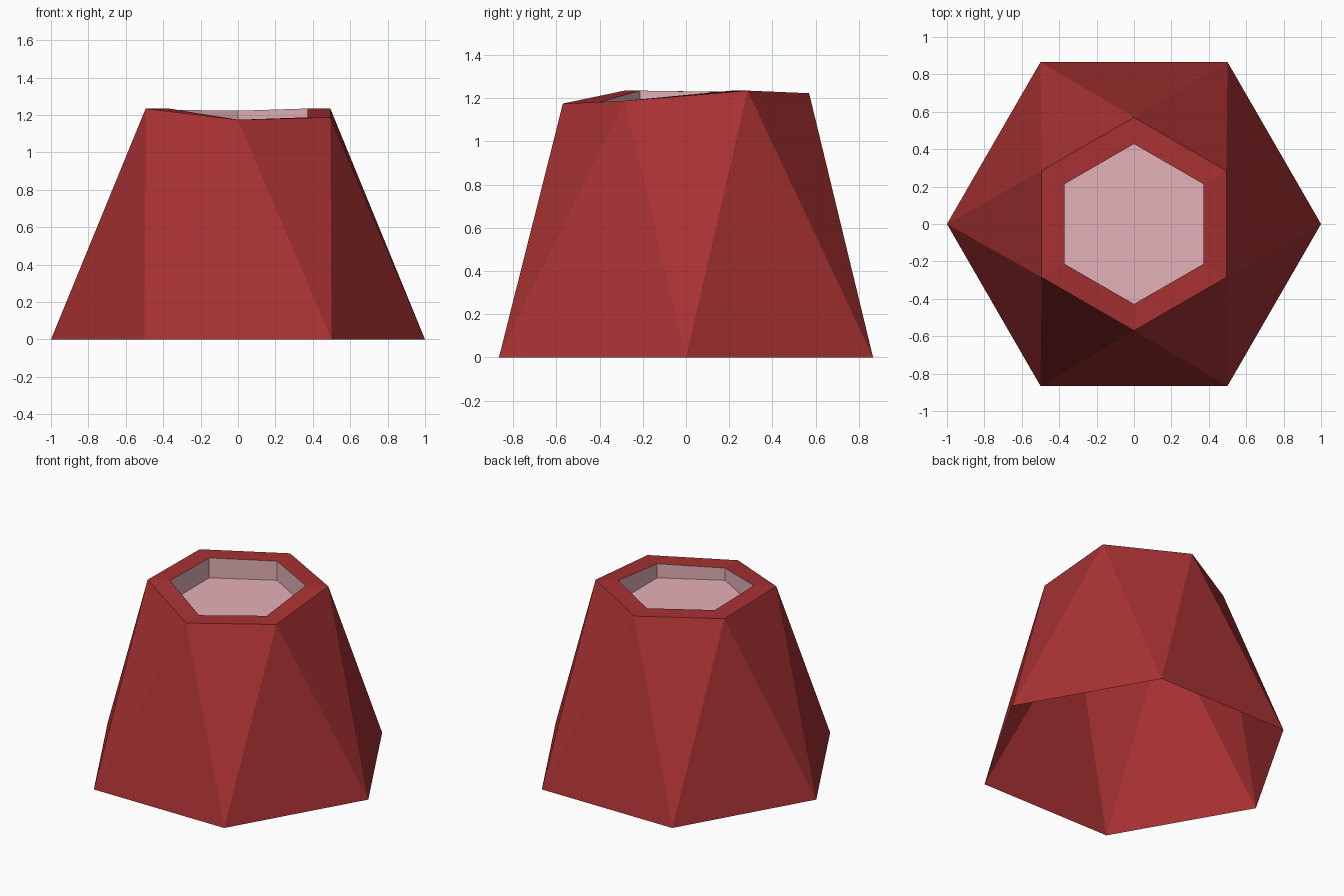
import bpy
import bmesh
from math import cos, sin, radians

if "Cube" in bpy.data.objects:
    bpy.data.objects.remove(bpy.data.objects["Cube"])


def material(name, rgb):
    m = bpy.data.materials.new(name)
    m.diffuse_color = (*rgb, 1.0)
    m.use_nodes = True
    m.node_tree.nodes["Principled BSDF"].inputs["Base Color"].default_value = m.diffuse_color
    return m


red = material("brick_red", (0.392, 0.031, 0.033))
pink = material("pale_pink", (0.775, 0.440, 0.479))

# heights of the uneven rim corners, counter-clockwise from 30 degrees
RIM_Z = [1.235, 1.223, 1.228, 1.235, 1.175, 1.188]
FLOOR_Z = 1.09


def ring(bm, radius, heights, start):
    """Hexagonal loop of vertices, beginning at the given angle."""
    return [bm.verts.new((radius * cos(radians(start + 60 * i)),
                          radius * sin(radians(start + 60 * i)), z))
            for i, z in enumerate(heights)]


def finish(bm, name, mat):
    mesh = bpy.data.meshes.new(name)
    bm.to_mesh(mesh)
    bm.free()
    mesh.materials.append(mat)
    bpy.context.collection.objects.link(bpy.data.objects.new(name, mesh))


# outer shell: open-bottomed twisted hexagonal cone with a flat rim
bm = bmesh.new()
base = ring(bm, 1.0, [0] * 6, 0)
outer = ring(bm, 0.57, RIM_Z, 30)
inner = ring(bm, 0.428, RIM_Z, 30)
for i in range(6):
    j = (i + 1) % 6
    bm.faces.new((base[i], base[j], outer[i]))
    bm.faces.new((outer[i], base[j], outer[j]))
    bm.faces.new((outer[i], outer[j], inner[j], inner[i]))
finish(bm, "outer_shell", red)

# recessed cup: upright walls down to a level floor
bm = bmesh.new()
lip = ring(bm, 0.428, RIM_Z, 30)
floor = ring(bm, 0.428, [FLOOR_Z] * 6, 30)
for i in range(6):
    j = (i + 1) % 6
    bm.faces.new((lip[i], lip[j], floor[j], floor[i]))
bm.faces.new(floor)
finish(bm, "recessed_cup", pink)
